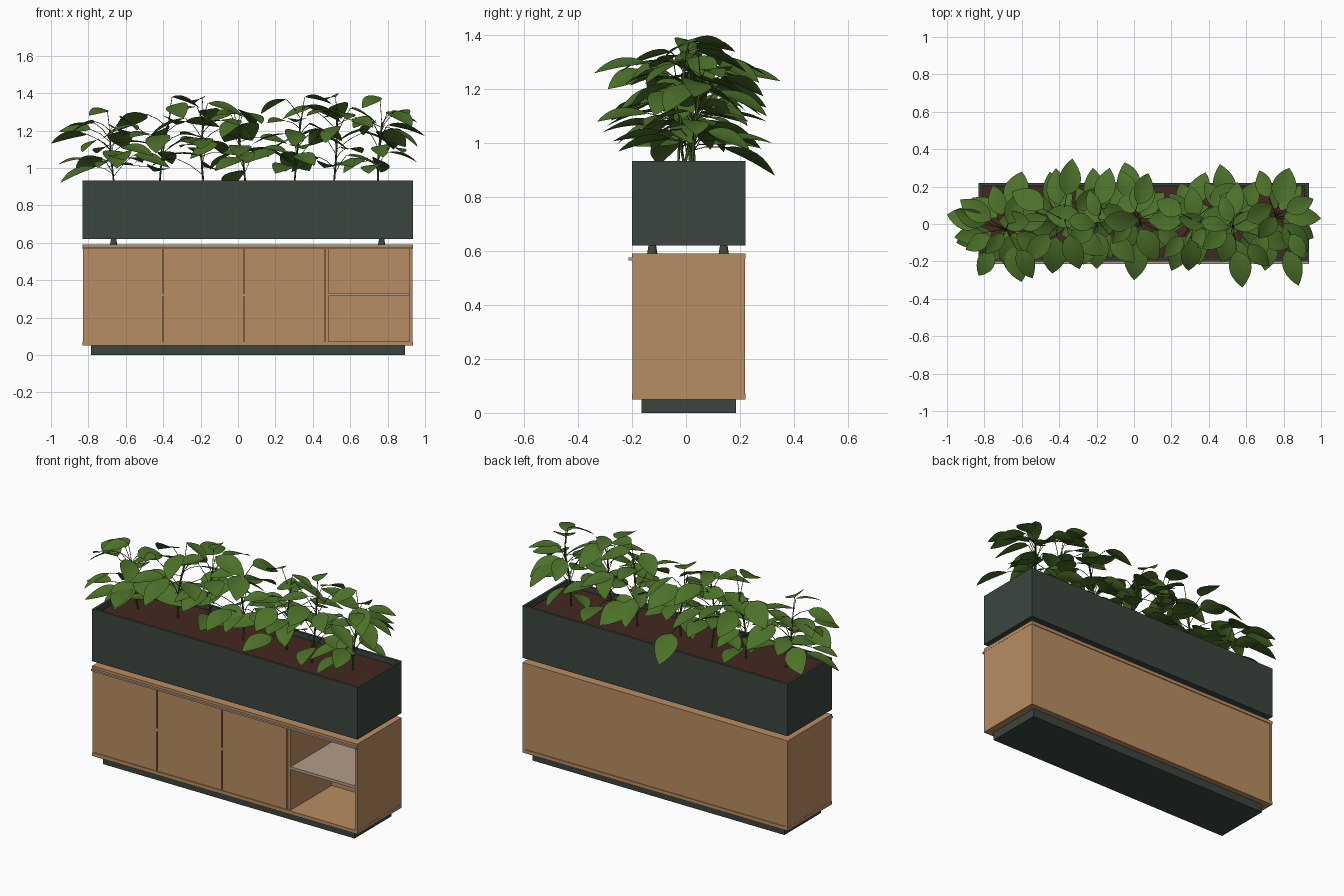
import bpy, bmesh, math, random
from mathutils import Vector

random.seed(4)
old = bpy.data.objects.get("Cube")
if old:
    bpy.data.objects.remove(old, do_unlink=True)


def material(name, r, g, b):
    m = bpy.data.materials.new(name)
    m.use_nodes = True
    m.diffuse_color = (r, g, b, 1)
    m.node_tree.nodes["Principled BSDF"].inputs["Base Color"].default_value = (r, g, b, 1)
    return m


WOOD = material("oak wood", 0.485, 0.268, 0.122)
TRIM = material("pale grey trim", 0.45, 0.34, 0.25)
DARK = material("dark green grey", 0.044, 0.06, 0.05)
SOIL = material("brown soil", 0.056, 0.0215, 0.014)
LEAF = material("leaf green", 0.072, 0.168, 0.022)
STEM = material("stem green", 0.05, 0.1, 0.018)


def add(name, bm, mat):
    me = bpy.data.meshes.new(name)
    bm.to_mesh(me)
    bm.free()
    me.materials.append(mat)
    ob = bpy.data.objects.new(name, me)
    bpy.context.scene.collection.objects.link(ob)
    return ob


def box_mesh(x, y, z):
    bm = bmesh.new()
    bmesh.ops.create_cube(bm, size=1)
    for v in bm.verts:
        for i, (lo, hi) in enumerate((x, y, z)):
            v.co[i] = hi if v.co[i] > 0 else lo
    return bm


def box(name, x, y, z, mat):
    return add(name, box_mesh(x, y, z), mat)


L, R, F, B = -0.831, 0.935, -0.20, 0.22   # outer limits of the cabinet

# Cabinet carcass
box("plinth", (-0.785, 0.892), (-0.165, 0.185), (0, 0.05), DARK)
box("cabinet_bottom", (L, R), (F, B), (0.05, 0.071), WOOD)
box("cabinet_top", (L, R), (F, B), (0.571, 0.592), WOOD)
box("side_right", (L + 0.001, L + 0.018), (F + 0.001, B - 0.001), (0.071, 0.571), WOOD)
box("side_left", (R - 0.018, R - 0.001), (F + 0.001, B - 0.001), (0.071, 0.571), WOOD)
box("back_panel", (L + 0.018, R - 0.018), (B - 0.02, B - 0.005), (0.071, 0.571), WOOD)
box("divider", (0.468, 0.484), (F + 0.008, B - 0.02), (0.071, 0.571), WOOD)

# Doors, pulls, shelf and front trim
for i, (start, end) in enumerate(((L + 0.019, -0.405), (-0.398, 0.029), (0.036, 0.463))):
    box(f"door_{i + 1}", (start, end), (F + 0.002, F + 0.02), (0.073, 0.57), WOOD)
    if i < 2:
        box(f"door_pull_{i + 1}", (end, end + 0.007), (F + 0.001, F + 0.01),
            (0.312, 0.328), TRIM)
box("shelf", (0.484, R - 0.018), (F + 0.01, B - 0.02), (0.315, 0.332), TRIM)
box("front_trim", (L, R), (F - 0.013, F + 0.004), (0.566, 0.576), TRIM)

# Planter trough with feet and soil
bm = box_mesh((L, R), (F, B), (0.62, 0.934))
bm.normal_update()
top = max(bm.faces, key=lambda f: f.calc_center_median().z)
bmesh.ops.inset_region(bm, faces=[top], thickness=0.02)
inner = bmesh.ops.extrude_face_region(bm, geom=[top])
bmesh.ops.translate(bm, vec=(0, 0, -0.28),
                    verts=[v for v in inner["geom"] if isinstance(v, bmesh.types.BMVert)])
if top.is_valid:
    bmesh.ops.delete(bm, geom=[top], context="FACES_ONLY")
bmesh.ops.recalc_face_normals(bm, faces=bm.faces[:])
add("planter_trough", bm, DARK)
box("soil", (L + 0.02, R - 0.02), (F + 0.02, B - 0.02), (0.66, 0.905), SOIL)
for i, x in enumerate((-0.665, 0.768)):
    for j, y in enumerate((-0.125, 0.14)):
        bm = bmesh.new()
        bmesh.ops.create_cone(bm, cap_ends=True, segments=16, radius1=0.019,
                              radius2=0.014, depth=0.03)
        bmesh.ops.translate(bm, verts=bm.verts, vec=(x, y, 0.606))
        add(f"planter_foot_{i * 2 + j + 1}", bm, DARK)


def leaf(bm, base, tip, width, roll):
    """Pointed, arched leaf with a folded midrib, from base to tip."""
    axis = tip - base
    side = axis.cross(Vector((0, 0, 1))).normalized()
    up = side.cross(axis).normalized()
    side, up = (side * math.cos(roll) + up * math.sin(roll),
                up * math.cos(roll) - side * math.sin(roll))
    rows = []
    n = 8
    for k in range(n + 1):
        t = k / n
        mid = base + axis * t + up * axis.length * 0.06 * math.sin(math.pi * t)
        if k in (0, n):
            rows.append([bm.verts.new(mid)])
        else:
            half = width * math.sin(math.pi * t ** 0.8) ** 0.85
            rows.append([bm.verts.new(mid + side * half * s + up * half * 0.15 * abs(s))
                         for s in (-1, -0.5, 0, 0.5, 1)])
    for a, b in zip(rows, rows[1:]):
        for j in range(4):
            if len(a) == 1:
                bm.faces.new((a[0], b[j + 1], b[j]))
            elif len(b) == 1:
                bm.faces.new((a[j], a[j + 1], b[0]))
            else:
                bm.faces.new((a[j], a[j + 1], b[j + 1], b[j]))


def stalk(curve, points, thick):
    s = curve.splines.new("POLY")
    s.points.add(len(points) - 1)
    for p, co in zip(s.points, points):
        p.co = (*co, 1)
        p.radius = thick


# Plants: stem foot x, y and height of the crown
PLANTS = [(-0.66, 0.0, 1.2), (-0.42, 0.03, 1.24), (-0.18, 0.02, 1.26), (0.04, -0.01, 1.2),
          (0.3, 0.03, 1.26), (0.51, -0.03, 1.28), (0.75, 0.02, 1.24)]

# Tips of the outermost leaves
OUTER = [(-1, 0.05, 1.13), (-0.95, -0.1, 0.92), (-0.93, 0.13, 1.2), (-0.6, -0.31, 1.04),
         (-0.33, 0.35, 1.23), (-0.05, 0.33, 0.88), (0, -0.3, 1.06), (0.46, 0.32, 1.0),
         (0.58, -0.34, 1.26), (0.88, -0.33, 1.08), (0.83, 0.3, 1.1), (1, 0.03, 1.17),
         (-0.6, 0.28, 1.1), (0.2, -0.25, 0.97), (-0.2, -0.24, 1.1), (0.93, -0.15, 1.22),
         (-0.22, 0.3, 1.08), (-0.13, 0.3, 1.25), (0.08, 0.25, 1.15), (0.7, -0.25, 0.97),
         (0.35, -0.22, 1.1), (-0.45, 0.28, 0.98), (-0.75, -0.2, 1.0), (0.25, 0.22, 0.98)]

for n, (px, py, height) in enumerate(PLANTS):
    foot = Vector((px, py, 0.89))
    crown = Vector((px + random.uniform(-0.05, 0.05), py + random.uniform(-0.04, 0.04), height))
    bend = Vector((random.uniform(-0.015, 0.015), random.uniform(-0.015, 0.015), 0))

    def on_stem(t):
        return foot.lerp(crown, t) + bend * math.sin(math.pi * t)

    bm = bmesh.new()
    curve = bpy.data.curves.new(f"plant_stems_{n + 1}", "CURVE")
    curve.dimensions = "3D"
    curve.bevel_depth = 0.005
    curve.bevel_resolution = 1
    stalk(curve, [on_stem(k / 6) for k in range(7)], 1)

    def branch(t, tip, size, roll):
        start = on_stem(t)
        flat = Vector((tip.x - start.x, tip.y - start.y, 0))
        base = tip - flat.normalized() * min(size, flat.length * 0.9)
        base.z = min(1.38, tip.z + size * random.uniform(0.05, 0.55))
        middle = start.lerp(base, 0.5) + Vector((0, 0, 0.01))
        stalk(curve, [start, middle, base], 0.35)
        leaf(bm, base, tip, (tip - base).length * random.uniform(0.27, 0.32), roll)

    # Outer leaves of the nearest plant
    for tip in OUTER:
        if min(PLANTS, key=lambda p: abs(p[0] - tip[0])) == PLANTS[n]:
            t = min(0.85, max(0.25, (tip[2] - 0.92) / (height - 0.89)))
            branch(t, Vector(tip), 0.2, random.uniform(-0.3, 0.3))

    # Inner leaves spiral up the stem, on longer stalks lower down
    count = 13
    for k in range(count):
        t = 0.2 + 0.8 * k / (count - 1)
        ang = k * 2.4 + n * 1.3
        reach = random.uniform(0.2, 0.34)
        tip = on_stem(t) + Vector((math.cos(ang) * reach, math.sin(ang) * reach * 0.85,
                                   random.uniform(-0.02, 0.06)))
        tip.x = max(-0.96, min(0.96, tip.x))
        tip.z = max(0.96, tip.z)
        branch(t, tip, random.uniform(0.15, 0.2), random.uniform(-0.5, 0.5))

    # Young leaf at the crown
    ang = n * 2.1 + 4
    tip = crown + Vector((math.cos(ang) * 0.17, math.sin(ang) * 0.17, 0.08))
    branch(0.97, tip, 0.15, 0.3)

    leaves = add(f"plant_leaves_{n + 1}", bm, LEAF)
    for p in leaves.data.polygons:
        p.use_smooth = True
    stems = bpy.data.objects.new(f"plant_stems_{n + 1}", curve)
    curve.materials.append(STEM)
    bpy.context.scene.collection.objects.link(stems)
